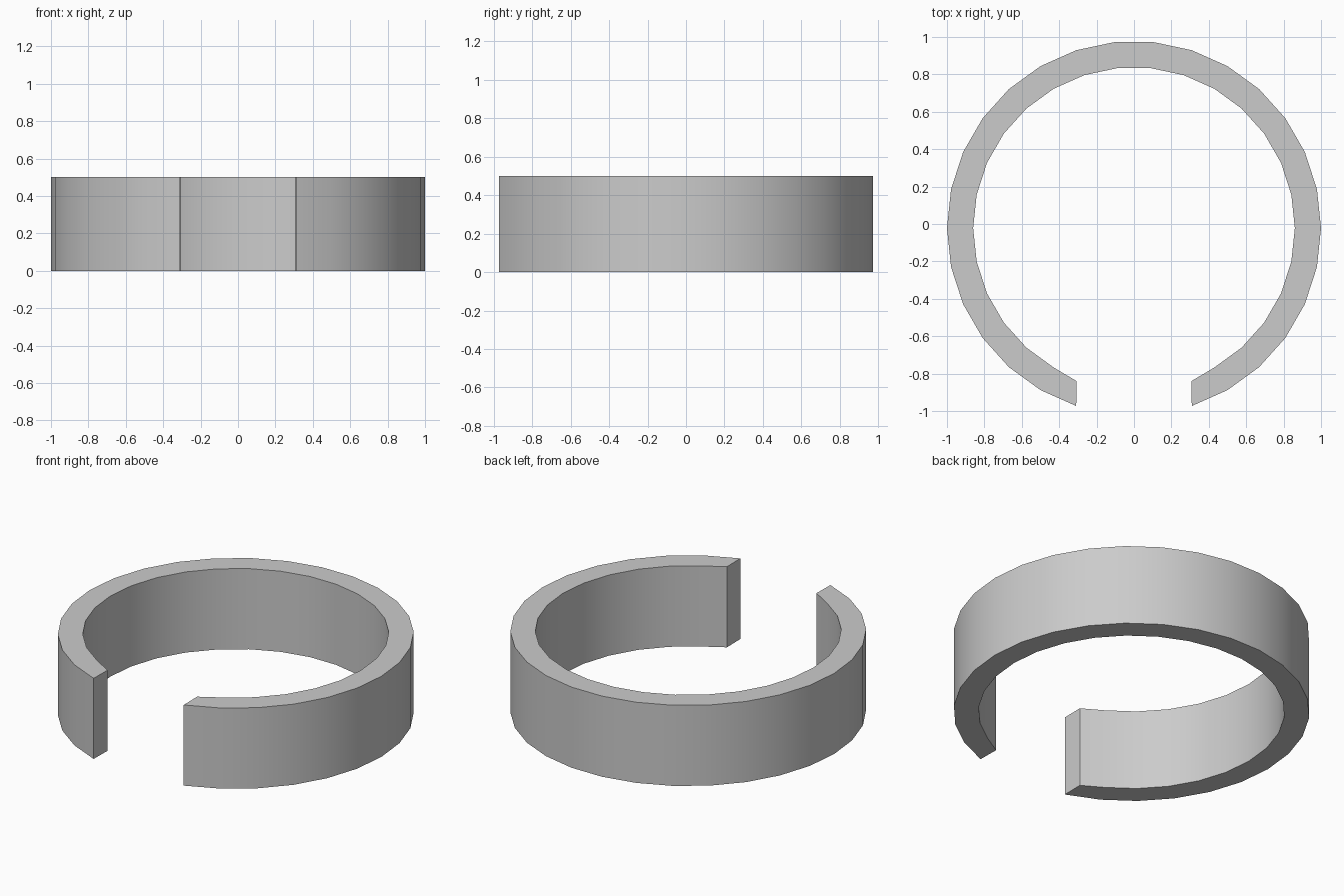
import bpy, bmesh
from math import radians, cos, sin

if "Cube" in bpy.data.objects:
    bpy.data.objects.remove(bpy.data.objects["Cube"])

CY, R_OUT, R_IN, HEIGHT = -0.022, 1.0, 0.86, 0.5
ANGLES = [radians(a) for a in range(-72, 253, 12)]


def arc(radius):
    return [[radius * cos(a), CY + radius * sin(a)] for a in ANGLES]


# Open ring outline: 12-degree facets, end faces cut almost parallel to y
outer, inner = arc(R_OUT), arc(R_IN)
inner[0][0], inner[-1][0] = 0.307, -0.307

bm = bmesh.new()
out_v = [bm.verts.new((x, y, 0)) for x, y in outer]
in_v = [bm.verts.new((x, y, 0)) for x, y in inner]
for i in range(len(ANGLES) - 1):
    bm.faces.new((out_v[i], out_v[i + 1], in_v[i + 1], in_v[i]))

# Raise the outline into a solid band
top = bmesh.ops.extrude_face_region(bm, geom=bm.faces[:])["geom"]
bmesh.ops.translate(bm, vec=(0, 0, HEIGHT),
                    verts=[g for g in top if isinstance(g, bmesh.types.BMVert)])
bmesh.ops.recalc_face_normals(bm, faces=bm.faces[:])

mesh = bpy.data.meshes.new("open_ring")
bm.to_mesh(mesh)
bm.free()
ring = bpy.data.objects.new("open_ring", mesh)
bpy.context.collection.objects.link(ring)

# Smooth curved walls, crisp rims and ends
bpy.context.view_layer.objects.active = ring
ring.select_set(True)
bpy.ops.object.shade_smooth_by_angle(angle=radians(30))
